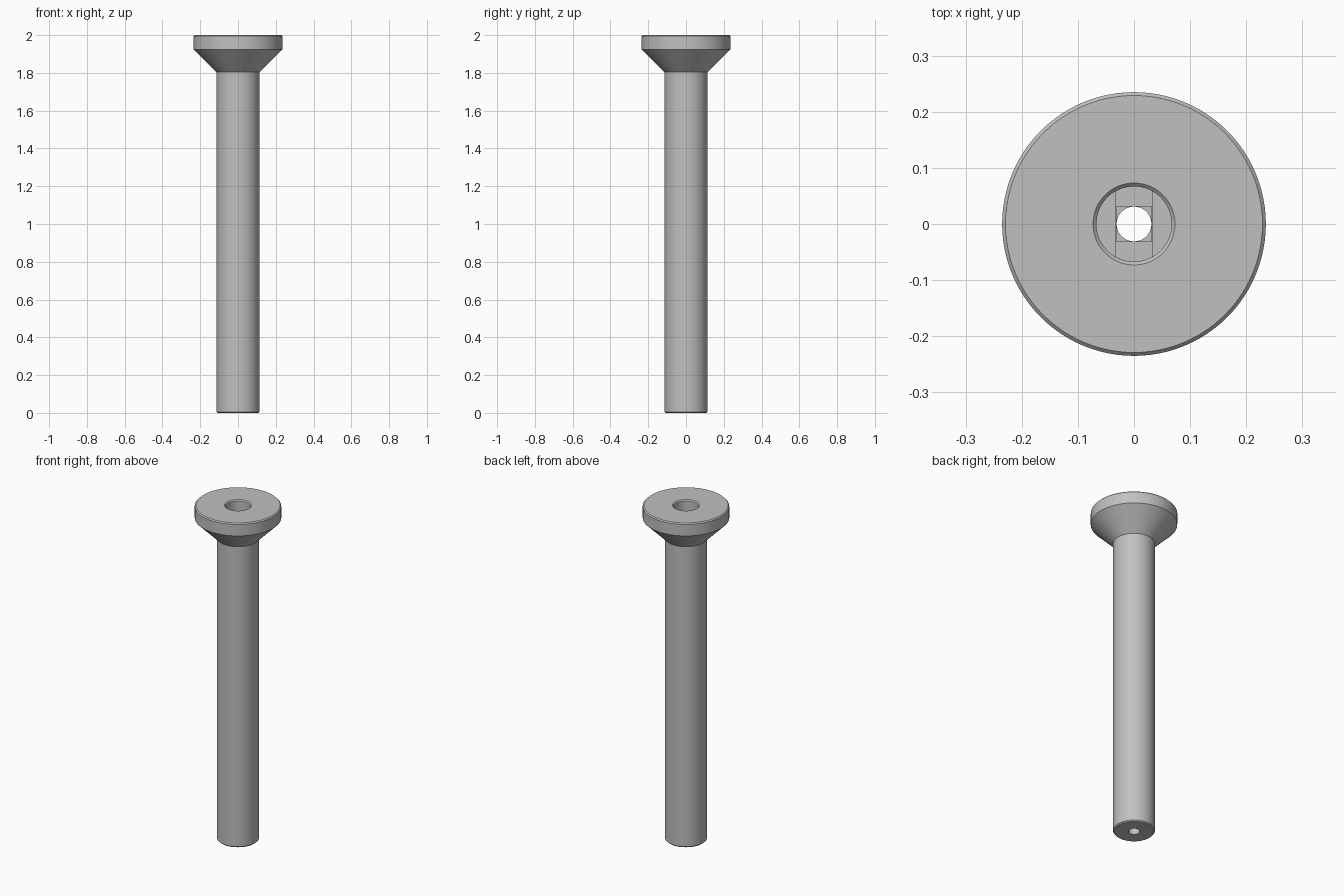
import bpy, bmesh, math

if "Cube" in bpy.data.objects:
    bpy.data.objects.remove(bpy.data.objects["Cube"], do_unlink=True)

SEGMENTS = 96
HEIGHT = 2.0
SHAFT_R, HEAD_R = 0.114, 0.235
BORE_R, HOLE_R, HALF_WIDTH = 0.067, 0.031, 0.032
FLOOR, STEP, CHAMFER = 0.1, 0.006, 0.006

grey = bpy.data.materials.new("plain grey")
grey.use_nodes = True
colour = (0.53, 0.53, 0.53, 1)
grey.diffuse_color = colour
grey.node_tree.nodes["Principled BSDF"].inputs["Base Color"].default_value = colour


def finish(name, bm):
    bmesh.ops.recalc_face_normals(bm, faces=bm.faces)
    mesh = bpy.data.meshes.new(name)
    bm.to_mesh(mesh)
    bm.free()
    mesh.materials.append(grey)
    obj = bpy.data.objects.new(name, mesh)
    bpy.context.collection.objects.link(obj)
    return obj


def lathe(name, profile):
    """Revolve a closed (radius, height) outline around z."""
    bm = bmesh.new()
    rings = []
    for i in range(SEGMENTS):
        a = 2 * math.pi * i / SEGMENTS
        rings.append([bm.verts.new((r * math.cos(a), r * math.sin(a), z))
                      for r, z in profile])
    for i, ring in enumerate(rings):
        following = rings[(i + 1) % SEGMENTS]
        for j in range(len(profile)):
            k = (j + 1) % len(profile)
            bm.faces.new((ring[j], following[j], following[k], ring[k]))
    return finish(name, bm)


def prism(name, outline, bottom, top):
    bm = bmesh.new()
    face = bm.faces.new([bm.verts.new((x, y, bottom)) for x, y in outline])
    new = bmesh.ops.extrude_face_region(bm, geom=[face])["geom"]
    verts = [v for v in new if isinstance(v, bmesh.types.BMVert)]
    bmesh.ops.translate(bm, verts=verts, vec=(0, 0, top - bottom))
    return finish(name, bm)


# Flanged post with a chamfered, stepped bore running through it
head_base = HEIGHT - 0.075
post = lathe("flanged_post", [
    (HOLE_R, 0),
    (SHAFT_R - CHAMFER, 0),
    (SHAFT_R, CHAMFER),
    (SHAFT_R, head_base - (HEAD_R - SHAFT_R)),
    (HEAD_R, head_base),
    (HEAD_R, HEIGHT - CHAMFER),
    (HEAD_R - CHAMFER, HEIGHT),
    (BORE_R + CHAMFER, HEIGHT),
    (BORE_R, HEIGHT - CHAMFER),
    (BORE_R, FLOOR),
    (HOLE_R, FLOOR),
])

# Slot and square recesses stepping down from the bore floor to the hole
slot = []
for i in range(SEGMENTS):
    a = 2 * math.pi * (i + 0.5) / SEGMENTS
    x, y = 0.998 * BORE_R * math.cos(a), 0.998 * BORE_R * math.sin(a)
    slot.append((max(-HALF_WIDTH, min(HALF_WIDTH, x)), y))
s = HALF_WIDTH - 0.0004
square = [(-s, -s), (s, -s), (s, s), (-s, s)]
cutters = [prism("slot_cutter", slot, FLOOR - STEP, FLOOR + 0.02),
           prism("square_cutter", square, FLOOR - 2 * STEP, FLOOR + 0.01)]

bpy.ops.object.select_all(action="DESELECT")
bpy.context.view_layer.objects.active = post
post.select_set(True)
for cutter in cutters:
    cutter.hide_render = True
    cut = post.modifiers.new(cutter.name, "BOOLEAN")
    cut.operation = "DIFFERENCE"
    cut.solver = "EXACT"
    cut.object = cutter
    bpy.ops.object.modifier_apply(modifier=cut.name)
    bpy.data.objects.remove(cutter, do_unlink=True)

bpy.ops.object.shade_smooth_by_angle(angle=math.radians(30))
